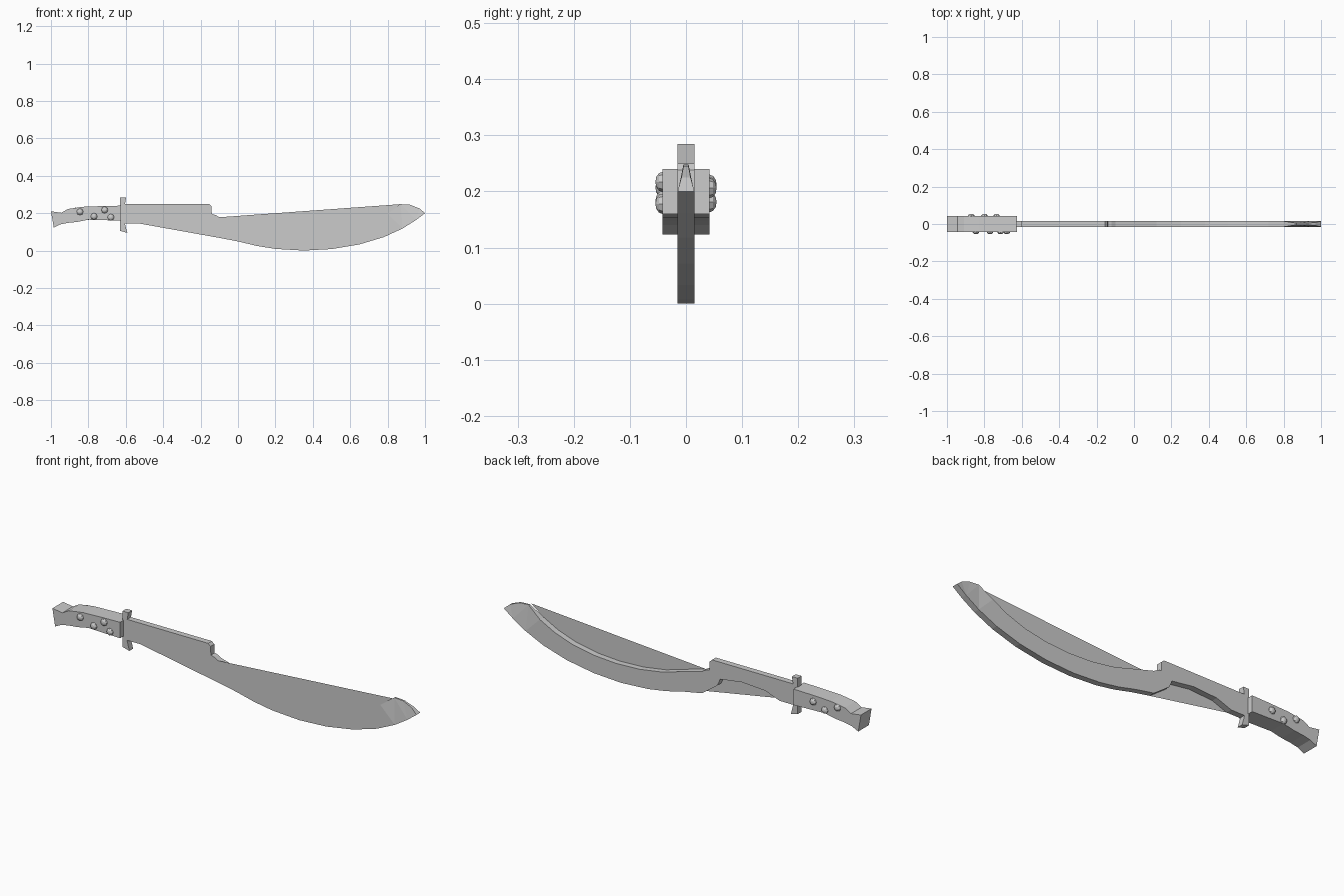
import bpy, bmesh, math

if "Cube" in bpy.data.objects:
    bpy.data.objects.remove(bpy.data.objects["Cube"])


def finish(bm, name, fix=True):
    if fix:
        bmesh.ops.recalc_face_normals(bm, faces=bm.faces[:])
    mesh = bpy.data.meshes.new(name)
    bm.to_mesh(mesh)
    bm.free()
    obj = bpy.data.objects.new(name, mesh)
    bpy.context.collection.objects.link(obj)
    return obj


def slab(name, profile, half):
    """Extrude an x/z profile along y; returns the open bmesh and both rims."""
    bm = bmesh.new()
    front = [bm.verts.new((x, -half, z)) for x, z in profile]
    back = [bm.verts.new((x, half, z)) for x, z in profile]
    bm.faces.new(front)
    bm.faces.new(back[::-1])
    n = len(profile)
    for i in range(n):
        j = (i + 1) % n
        bm.faces.new((front[i], back[i], back[j], front[j]))
    bmesh.ops.recalc_face_normals(bm, faces=bm.faces[:])
    return bm, front, back


# Blade: lower edge (guard to tip), then tip, then hollow spine and stepped back
edge_hollow = [(-.53, .145), (-.45, .174), (-.32, .182), (-.2, .165),
               (-.185, .13), (-.1, .068)]
belly = [(0, .049), (.1, .025), (.2, .009), (.35, 0), (.5, .008), (.65, .033),
         (.78, .072), (.88, .118), (.95, .162)]
tip = [(1, .2), (.97, .225), (.92, .245), (.87, .248)]
spine_hollow = [(.8, .197), (.72, .155), (.62, .12), (.5, .098), (.38, .09),
                (.25, .095), (.12, .115), (0, .15), (-.1, .178)]
step = [(-.12, .19), (-.14, .195), (-.142, .238), (-.155, .25), (-.605, .25)]
outline = [(-.605, .145)] + edge_hollow + belly + tip + spine_hollow + step
bm, front, back = slab("blade", outline, .015)

# Thin front sheets spanning the two hollows
a = 1
b = 1 + len(edge_hollow)
s = b + len(belly) + len(tip) - 1
for rim in (front[a:b], front[s:s + len(spine_hollow) + 1]):
    copy = [bm.verts.new(v.co) for v in rim]
    f = bm.faces.new(copy)
    f.normal_update()
    if f.normal.y > 0:
        f.normal_flip()

# Sharpened upper tip
for i, w in zip(range(s - 2, s + 1), (.55, .3, .3)):
    front[i].co.y *= w
    back[i].co.y *= w
bmesh.ops.triangulate(bm, faces=[f for f in bm.faces if len(f.verts) > 4])
finish(bm, "blade", fix=False)

# Guard
bm, _, _ = slab("guard", [(-.63, .105), (-.592, .095), (-.604, .14), (-.604, .25),
                          (-.598, .285), (-.63, .285)], .015)
finish(bm, "guard")

# Handle with flared pommel
bm, _, _ = slab("handle", [(-.625, .16), (-.8, .165), (-.86, .153), (-.91, .148),
                           (-.95, .14), (-.985, .123), (-1, .21), (-.945, .202),
                           (-.91, .222), (-.83, .234), (-.72, .238), (-.625, .24)], .042)
finish(bm, "handle")


# Rivets: low-poly domes on both sides
def rivet(x, z, side):
    bm = bmesh.new()
    bmesh.ops.create_uvsphere(bm, u_segments=8, v_segments=6, radius=.018)
    for v in bm.verts:
        px, py, pz = v.co
        v.co = (x + px, side * .042 + pz * .7, z + py)
    finish(bm, "rivet")


for x, z in ((-.845, .207), (-.77, .183), (-.713, .217), (-.68, .178)):
    rivet(x, z, -1)
for x, z in ((-.87, .212), (-.8, .181), (-.735, .206)):
    rivet(x, z, 1)
